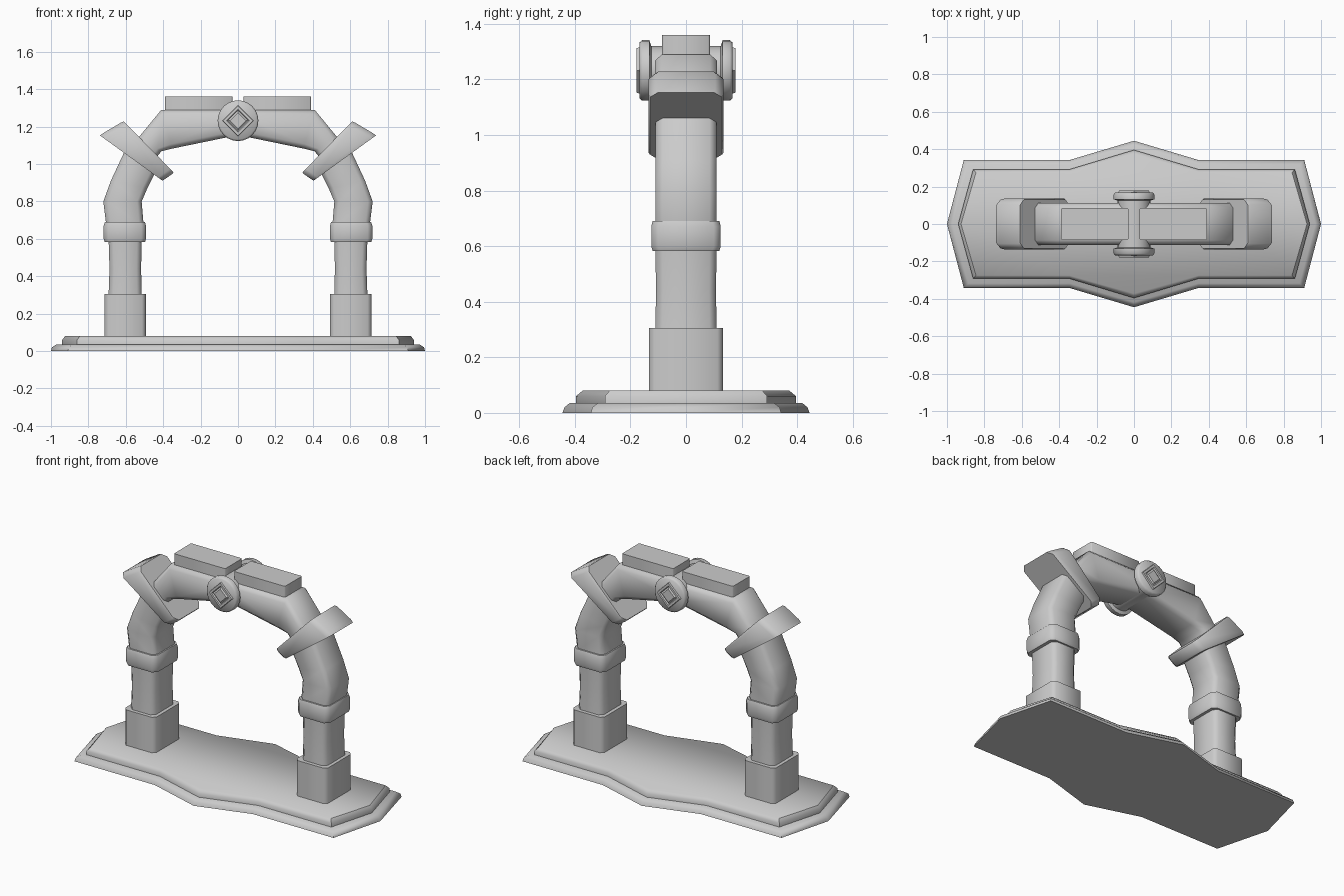
import bpy, bmesh, math

cube = bpy.data.objects.get("Cube")
if cube:
    bpy.data.objects.remove(cube, do_unlink=True)

# One stone colour for everything
stone = bpy.data.materials.new("grey_stone")
stone.use_nodes = True
GREY = (0.6, 0.6, 0.6, 1)
stone.diffuse_color = GREY
stone.node_tree.nodes["Principled BSDF"].inputs["Base Color"].default_value = GREY


def loft(name, rings, mirror=(False, False), cap_end=True, angle=50):
    """Skin a list of equal-length point rings, with optional mirroring."""
    bm = bmesh.new()
    loops = [[bm.verts.new(p) for p in ring] for ring in rings]
    n = len(loops[0])
    for a, b in zip(loops, loops[1:]):
        for i in range(n):
            j = (i + 1) % n
            bm.faces.new((a[i], a[j], b[j], b[i]))
    bm.faces.new(loops[0])
    if cap_end:
        bm.faces.new(loops[-1])
    bmesh.ops.recalc_face_normals(bm, faces=bm.faces)
    mesh = bpy.data.meshes.new(name)
    bm.to_mesh(mesh)
    bm.free()
    mesh.shade_smooth()
    mesh.set_sharp_from_angle(angle=math.radians(angle))
    mesh.materials.append(stone)
    obj = bpy.data.objects.new(name, mesh)
    bpy.context.collection.objects.link(obj)
    if any(mirror):
        mod = obj.modifiers.new("mirror", "MIRROR")
        mod.use_axis = (mirror[0], mirror[1], False)
    return obj


def section(outer, inner, half_y, cut=0.025):
    """Chamfered rectangle spanning outer to inner (x, z) and +-half_y."""
    (ox, oz), (ix, iz) = outer, inner
    length = math.hypot(ix - ox, iz - oz)
    t = cut / length
    ring = []
    for u, y in ((0, half_y - cut), (t, half_y), (1 - t, half_y), (1, half_y - cut),
                 (1, cut - half_y), (1 - t, -half_y), (t, -half_y), (0, cut - half_y)):
        ring.append((ox + (ix - ox) * u, y, oz + (iz - oz) * u))
    return ring


def post(name, levels, cut=0.025):
    """Upright pieces from (z, outer x, inner x, half depth) levels."""
    return loft(name, [section((xo, z), (xi, z), hy, cut) for z, xo, xi, hy in levels],
                mirror=(True, False))


def outline(x, corner, side, mid, z):
    """Pointed ten-sided plinth outline."""
    q = [(corner, side), (0.345, side), (0, mid), (-0.345, side), (-corner, side)]
    pts = [(x, 0)] + q + [(-x, 0)] + [(-a, -b) for a, b in q]
    return [(a, b, z) for a, b in pts]


# Stepped plinth
loft("plinth_lower", [outline(1.0, 0.91, 0.342, 0.445, 0),
                      outline(0.995, 0.905, 0.337, 0.437, 0.02),
                      outline(0.97, 0.885, 0.317, 0.418, 0.036)])
loft("plinth_upper", [outline(0.94, 0.86, 0.292, 0.396, 0.03),
                      outline(0.94, 0.86, 0.292, 0.396, 0.06),
                      outline(0.925, 0.845, 0.275, 0.372, 0.08)])

# Legs
post("leg_block", [(0.07, 0.713, 0.493, 0.133), (0.305, 0.713, 0.493, 0.133)], 0.02)
post("leg_shaft", [(0.30, 0.692, 0.515, 0.11), (0.44, 0.687, 0.518, 0.108),
                   (0.60, 0.692, 0.515, 0.11)])
post("leg_collar", [(0.583, 0.712, 0.497, 0.12), (0.60, 0.718, 0.492, 0.125),
                    (0.67, 0.718, 0.492, 0.125), (0.69, 0.712, 0.497, 0.12)])

# Curved lower part of the arch
loft("arch_shoulder", [section(o, i, 0.11) for o, i in (
    ((0.705, 0.68), (0.505, 0.68)),
    ((0.72, 0.80), (0.515, 0.80)),
    ((0.68, 0.91), (0.485, 0.87)),
    ((0.61, 1.06), (0.43, 0.98)))], mirror=(True, False))

# Slanted collar across the arch
loft("slanted_collar", [section(o, i, hy, 0.03) for o, i, hy in (
    ((0.738, 1.153), (0.405, 0.912), 0.13),
    ((0.72, 1.166), (0.393, 0.918), 0.135),
    ((0.625, 1.222), (0.35, 0.948), 0.135),
    ((0.61, 1.228), (0.345, 0.956), 0.13))], mirror=(True, False))

# Crown of the arch
loft("arch_crown", [section(o, i, 0.112) for o, i in (
    ((0.54, 1.13), (0.44, 1.03)),
    ((0.525, 1.15), (0.41, 1.068)),
    ((0.41, 1.29), (0.35, 1.083)),
    ((0.0, 1.29), (0.0, 1.155)))], mirror=(True, False), cap_end=False)

# Raised slabs on top
post("top_slab", [(1.27, 0.39, 0.03, 0.086), (1.36, 0.39, 0.03, 0.086)], 0.006)

# Round keystone with a framed diamond on both faces
CENTRE = 1.232


def disc(radius, y, sides):
    return [(radius * math.cos(math.tau * k / sides), y,
             CENTRE + radius * math.sin(math.tau * k / sides)) for k in range(sides)]


drum = ((0.088, 0.0), (0.088, 0.125), (0.109, 0.132), (0.109, 0.158), (0.10, 0.168))
loft("keystone_drum", [disc(r, -y, 24) for r, y in drum], mirror=(False, True))
frame = ((0.086, 0.16), (0.08, 0.178), (0.062, 0.178), (0.055, 0.171),
         (0.042, 0.178))
loft("keystone_diamond", [disc(r, -y, 4) for r, y in frame], mirror=(False, True), angle=20)
